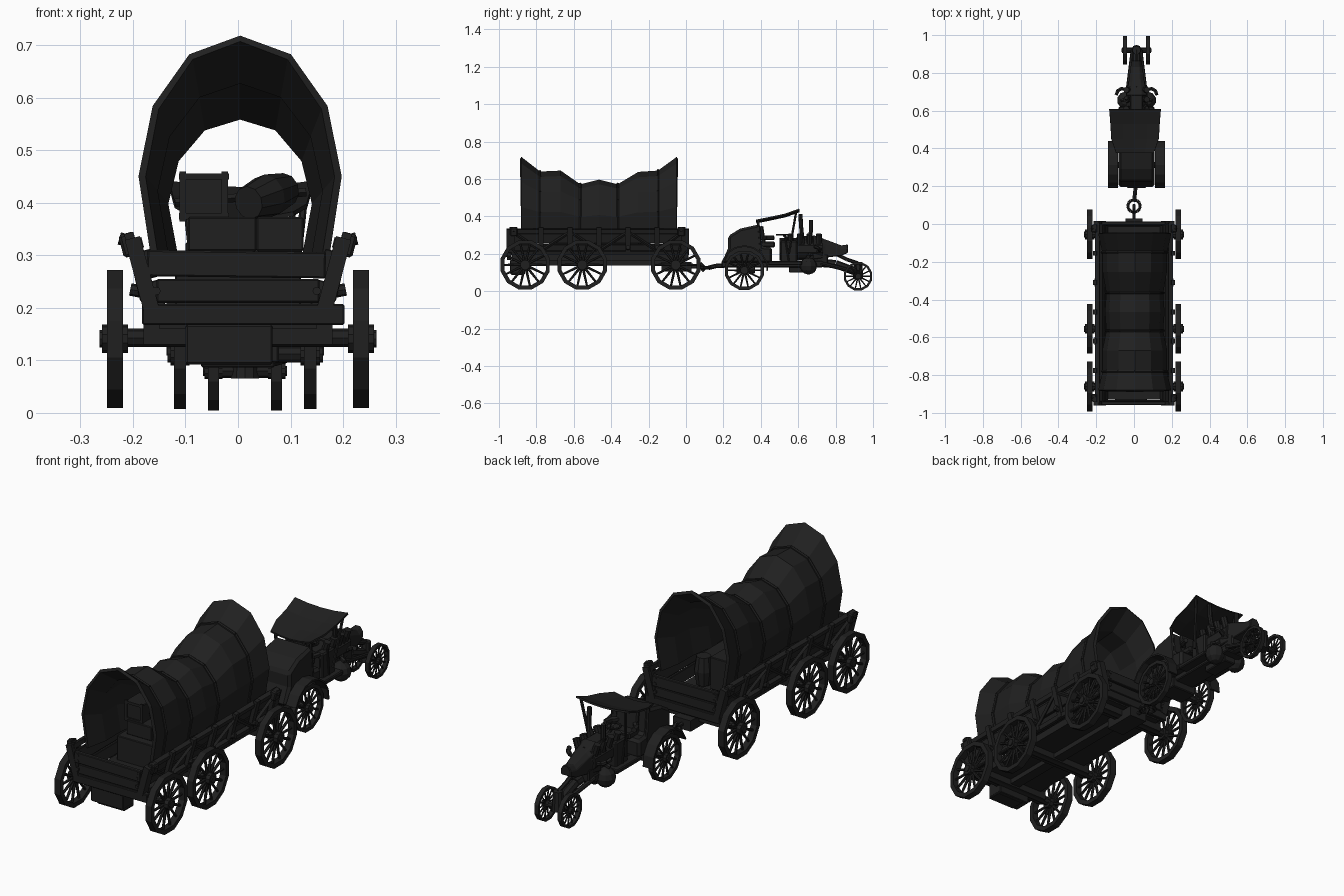
import bpy, bmesh, math
from math import sin, cos, pi
from mathutils import Vector, Matrix, Euler

if "Cube" in bpy.data.objects:
    bpy.data.objects.remove(bpy.data.objects["Cube"])

DARK = bpy.data.materials.new("dark_wood")
DARK.diffuse_color = (0.014, 0.014, 0.014, 1)
DARK.use_nodes = True
DARK.node_tree.nodes["Principled BSDF"].inputs["Base Color"].default_value = DARK.diffuse_color
TX = 0.0135  # the tractor sits a little off the wagon's centre line


def finish(name, bm, bevel=0, solid=0):
    bmesh.ops.recalc_face_normals(bm, faces=bm.faces)
    me = bpy.data.meshes.new(name)
    bm.to_mesh(me)
    bm.free()
    me.materials.append(DARK)
    ob = bpy.data.objects.new(name, me)
    bpy.context.collection.objects.link(ob)
    if solid:
        m = ob.modifiers.new("thickness", 'SOLIDIFY')
        m.thickness, m.offset = solid, -1
    if bevel:
        m = ob.modifiers.new("bevel", 'BEVEL')
        m.width, m.segments = bevel, 1
    return ob


def add_box(bm, c, s, rot=(0, 0, 0)):
    mat = Matrix.LocRotScale(Vector(c), Euler(rot), Vector(s))
    bmesh.ops.create_cube(bm, size=1, matrix=mat)


def add_rod(bm, a, b, r1, r2=None, n=8):
    a, b = Vector(a), Vector(b)
    d = b - a
    mat = Matrix.Translation((a + b) / 2) @ d.to_track_quat('Z', 'Y').to_matrix().to_4x4()
    bmesh.ops.create_cone(bm, cap_ends=True, segments=n, radius1=r1,
                          radius2=r1 if r2 is None else r2, depth=d.length, matrix=mat)


def boxes(name, items, bevel=0):
    bm = bmesh.new()
    for it in items:
        add_box(bm, *it)
    return finish(name, bm, bevel)


def rods(name, items, n=8):
    bm = bmesh.new()
    for it in items:
        add_rod(bm, *it, n=n)
    return finish(name, bm)


def path(name, pts, r, n=6):
    return rods(name, [(a, b, r) for a, b in zip(pts, pts[1:])], n)


def loft(name, rings, cap=True, bevel=0, solid=0):
    # rings of equal point count; closed sections when capped, open strips otherwise
    bm = bmesh.new()
    vs = [[bm.verts.new(p) for p in r] for r in rings]
    n = len(vs[0])
    for a, b in zip(vs, vs[1:]):
        for i in range(n if cap else n - 1):
            j = (i + 1) % n
            bm.faces.new((a[i], a[j], b[j], b[i]))
    if cap:
        bm.faces.new(vs[0])
        bm.faces.new(vs[-1])
    return finish(name, bm, bevel, solid)


def ring(c, r, y_axis=True, n=12, t=0.006, name="ring"):
    # torus-like loop in the yz plane or the xy plane
    c = Vector(c)
    pts = [c + Vector((0, r * cos(a), r * sin(a)) if y_axis else (r * cos(a), r * sin(a), 0))
           for a in [2 * pi * i / n for i in range(n + 1)]]
    return path(name, pts, t)


def wheel(name, x, y, z, r, w, spokes=14, seg=12):
    bm = bmesh.new()
    prof = [(r, -w / 2), (r, w / 2), (r * .84, w / 2), (r * .84, -w / 2)]
    vs = [[bm.verts.new((x + u, y + rad * cos(a), z + rad * sin(a))) for rad, u in prof]
          for a in [2 * pi * (i + .5) / seg for i in range(seg)]]
    for i in range(seg):
        for k in range(4):
            a, b, l = vs[i], vs[(i + 1) % seg], (k + 1) % 4
            bm.faces.new((a[k], a[l], b[l], b[k]))
    for i in range(spokes):
        a = 2 * pi * i / spokes
        d = Vector((0, cos(a), sin(a)))
        c = Vector((x, y, z))
        add_rod(bm, c + d * r * .1, c + d * r * .88, r * .055, r * .04, 6)
    add_rod(bm, (x - w * .8, y, z), (x + w * .8, y, z), r * .2, None, 10)
    s = 1 if x > 0 else -1
    add_rod(bm, (x, y, z), (x + s * w * .95, y, z), r * .12, None, 8)
    return finish(name, bm)


# ---- wagon wheels and axles
for k, y in enumerate((-0.86, -0.555, -0.055)):
    for s in (-1, 1):
        wheel(f"wagon_wheel_{k}_{s}", s * 0.234, y, 0.141, 0.136, 0.031)
    rods(f"wagon_axle_{k}", [((-0.258, y, .143), (0.258, y, .143), 0.018)])
    boxes(f"axle_block_{k}", [((0, y, .15), (.36, .05, .04))])

# ---- wagon bed, end beams, end planks, underslung boxes
boxes("wagon_floor", [((0, -.465, .178), (.30, .93, .035))])
for y, s in ((-.945, -1), (0, 1)):
    boxes(f"end_beam_{s}", [((.01, y, .187), (.385, .025, .04))], .003)
    boxes(f"end_planks_{s}", [((0, y, .232), (.31, .018, .045)),
                              ((-.003, y + s * .004, .283), (.34, .02, .05), (0, .012, 0))], .003)
    rods(f"end_bolts_{s}", [((x, y, z), (x, y + s * .016, z), .008)
                            for x in (-.155, .15) for z in (.232, .27, .296)])
boxes("rear_step_box", [((-.017, -.90, .13), (.165, .08, .075)), ((.0, -.90, .092), (.14, .07, .012))], .003)
boxes("drawbar", [((0, -.05, .13), (.09, .16, .05)), ((0, -.5, .15), (.05, .85, .025))])

# ---- flared sideboards, rails, stakes and braces
for s in (-1, 1):
    tilt = s * .26
    boxes(f"sideboards_{s}", [((s * .152, -.47, .228), (.016, .93, .05), (0, tilt, 0)),
                              ((s * .167, -.47, .284), (.016, .94, .055), (0, tilt, 0))], .002)
    boxes(f"side_rail_{s}", [((s * .192, -.47, .322), (.022, .95, .02), (0, tilt, 0)),
                             ((s * .168, -.47, .205), (.02, .93, .02), (0, tilt, 0))])
    ys = [-.93, -.775, -.62, -.465, -.31, -.155, -.015]
    boxes(f"stakes_{s}", [((s * .189, y, .27), (.018, .026, .15), (0, tilt, 0)) for y in ys])
    rods(f"braces_{s}", [((s * (.178 if i % 2 else .202), a, .215 if i % 2 else .318),
                          (s * (.202 if i % 2 else .178), b, .318 if i % 2 else .215), .009)
                         for i, (a, b) in enumerate(zip(ys, ys[1:]))], 4)
    boxes(f"corner_brackets_{s}", [((s * .208, y, .32), (.03, .04, .045), (0, tilt, 0)) for y in (-.92, -.025)], .005)
    boxes(f"corner_posts_{s}", [((s * .183, y, .265), (.03, .03, .14), (0, tilt, 0)) for y in (-.945, 0)])
    rods(f"corner_pegs_{s}", [((s * .2, y, .325), (s * .226, y, .332), .012) for y in (-.92, -.025)]
         + [((s * .18, y, .23), (s * .205, y, .235), .012) for y in ys[1:-1]])


# ---- canvas cover with flared mouths, and its hoops
def section(y, h, grow=0.0):
    w, b = .150 + (h - .57) / .15 * .044 + grow, .30
    half = [(.88, 0), (1, .36), (.86, .68), (.5, .915)]
    f = [(-u, v) for u, v in half] + [(0, 1)] + [(u, v) for u, v in reversed(half)]
    return [(.004 + u * w, y, b + v * (h + grow - b)) for u, v in f]


tops = [(-.88, .718), (-.78, .64), (-.67, .645), (-.565, .572), (-.465, .597),
        (-.365, .572), (-.255, .638), (-.15, .645), (-.05, .718)]
loft("canvas_cover", [section(y, h) for y, h in tops], cap=False, solid=.014)
for y, h in (tops[1], tops[3], tops[5], tops[7]):
    path(f"canvas_hoop_{y}", section(y, h, .002), .007)

# ---- cargo
boxes("crates", [((-.065, -.62, .412), (.09, .1, .085)), ((-.03, -.62, .34), (.13, .13, .065)),
                 ((.08, -.6, .34), (.09, .12, .065)), ((0, -.4, .26), (.2, .3, .13)),
                 ((-.04, -.24, .28), (.1, .1, .15)), ((0, -.62, .25), (.24, .2, .115))], .003)
boxes("crate_battens", [((-.065 + u, -.672, .412), (.012, .008, .095)) for u in (-.04, .04)]
      + [((-.065, -.672, .412 + v), (.095, .008, .012)) for v in (-.038, .038)])
for nm, a, b in (("lying_barrel", (.02, -.66, .4), (.09, -.56, .425)), ("standing_barrel", (.07, -.23, .2), (.07, -.23, .33))):
    a, b = Vector(a), Vector(b)
    m = (a + b) / 2
    rods(nm, [(m, a, .042, .032), (m, b, .042, .032)], 10)
rods("leaning_plank", [((-.12, -.5, .4), (.13, -.5, .42), .008)], 4)

# ---- hitch ring and hook
ring((0, .095, .125), .033, False, 12, .009, "hitch_ring")
path("hitch_hook", [(0, .02, .13), (0, .06, .13), (0, .075, .15), (0, .1, .125), (0, .085, .108)], .009)
path("tractor_drawbar", [(0, .12, .125), (.005, .16, .135), (TX, .25, .14)], .012)

# ---- tractor wheels, axles, fenders
for s in (-1, 1):
    wheel(f"tractor_rear_wheel_{s}", TX + s * .124, .312, .112, .108, .023)
    wheel(f"tractor_front_wheel_{s}", TX + s * .06, .92, .08, .078, .021, 14)
    arc = [(.312 + .128 * cos(a), .118 + .128 * sin(a)) for a in [pi * (-.02 + i * .13) for i in range(8)]]
    loft(f"fender_{s}", [[(TX + s * x, y, z) for x in (.098, .15)] for y, z in arc], cap=False, solid=.008)
rods("tractor_axles", [((TX - .148, .312, .112), (TX + .148, .312, .112), .016),
                       ((TX - .075, .92, .08), (TX + .075, .92, .08), .014)])

# ---- tractor chassis and cab
boxes("tractor_chassis", [((TX, .46, .145), (.1, .54, .035)), ((TX, .53, .15), (.19, .18, .02)),
                          ((TX, .32, .12), (.13, .1, .05)), ((TX, .62, .12), (.06, .14, .04))], .004)
side = [(.19, .15), (.225, .23), (.225, .295), (.29, .335), (.395, .358), (.405, .24), (.46, .235), (.46, .15)]
loft("cab_body", [[(TX + x, y, z) for y, z in side] for x in (-.095, .095)], bevel=.012)
boxes("driver_seat", [((TX, .435, .25), (.11, .08, .03)), ((TX, .41, .30), (.11, .02, .1), (.15, 0, 0))], .006)
path("seat_backrest", [(TX + .075 * cos(a), .47 - .07 * sin(a), .285) for a in [pi * i / 6 for i in range(7)]], .012)
rods("steering_column", [((TX, .6, .24), (TX, .52, .30), .006)])
ring((TX, .515, .302), .032, False, 10, .005, "steering_wheel")
rods("levers", [((TX + x, .55, .16), (TX + x * 1.1, .53, .29), .005) for x in (-.07, .07)])

# ---- sagging canopy on posts
rows = [(.375, .383, .10), (.45, .398, .125), (.53, .415, .13), (.605, .442, .136)]
loft("canopy", [[(TX - .008 + u * w, y, z - .012 * (1 - u * u)) for u in (-1, -.5, 0, .5, 1)]
                for y, z, w in rows], cap=False, solid=.008)
rods("canopy_posts", [((TX + s * .09, y, .2), (TX + s * w, y2, z), .007)
                      for s in (-1, 1) for y, y2, w, z in ((.4, .385, .09, .38), (.55, .59, .115, .43))], 6)

# ---- engine, stacks, tanks, curled pipes
rods("boiler", [((TX, .5, .225), (TX, .73, .225), .06), ((TX, .73, .225), (TX, .77, .22), .05, .035)], 10)
boxes("engine_blocks", [((TX, .55, .21), (.14, .09, .12)), ((TX, .64, .26), (.07, .1, .07)),
                        ((TX, .7, .17), (.09, .12, .06))], .006)
rods("cylinders", [((TX + s * .035, y, .24), (TX + s * .055, y, .305), .016)
                   for s in (-1, 1) for y in (.56, .61, .66, .71)])
path("tall_stack", [(TX + .045, .625, .25), (TX + .055, .615, .35), (TX + .055, .612, .412)], .011, 8)
path("short_stack", [(TX - .045, .65, .25), (TX - .055, .668, .32), (TX - .055, .668, .382)], .011, 8)
for s in (-1, 1):
    bm = bmesh.new()
    bmesh.ops.create_uvsphere(bm, u_segments=10, v_segments=6, radius=.046,
                              matrix=Matrix.Translation((TX + s * .058, .655, .135)))
    finish(f"tank_{s}", bm)
    c = Vector((TX + s * .075, .685, .24))
    path(f"curled_pipe_{s}", [c + Vector((s * .032 * cos(a), .032 * sin(a), -.008 * i))
                              for i, a in enumerate([2 * pi * k / 9 for k in range(8)])], .01)

# ---- tapering nose, radiator cap, front fork
def nose_ring(y, w, z0, z1):
    return [(TX - w, y, z0), (TX + w, y, z0), (TX + w, y, z1 - .02), (TX + w * .5, y, z1),
            (TX - w * .5, y, z1), (TX - w, y, z1 - .02)]


loft("nose", [nose_ring(.68, .055, .17, .30), nose_ring(.75, .042, .18, .275),
              nose_ring(.83, .032, .19, .245), nose_ring(.865, .026, .205, .25)], bevel=.003)
path("front_fork", [(TX, .68, .155), (TX, .80, .145), (TX, .92, .10)], .022, 8)
rods("fork_struts", [((TX + s * .045, .72, .15), (TX + s * .02, .92, .10), .011) for s in (-1, 1)])
rods("steering_pivot", [((TX, .92, .065), (TX, .92, .155), .028, .022)], 10)
path("steering_link", [(TX, .80, .2), (TX, .86, .17), (TX, .92, .15)], .01)
